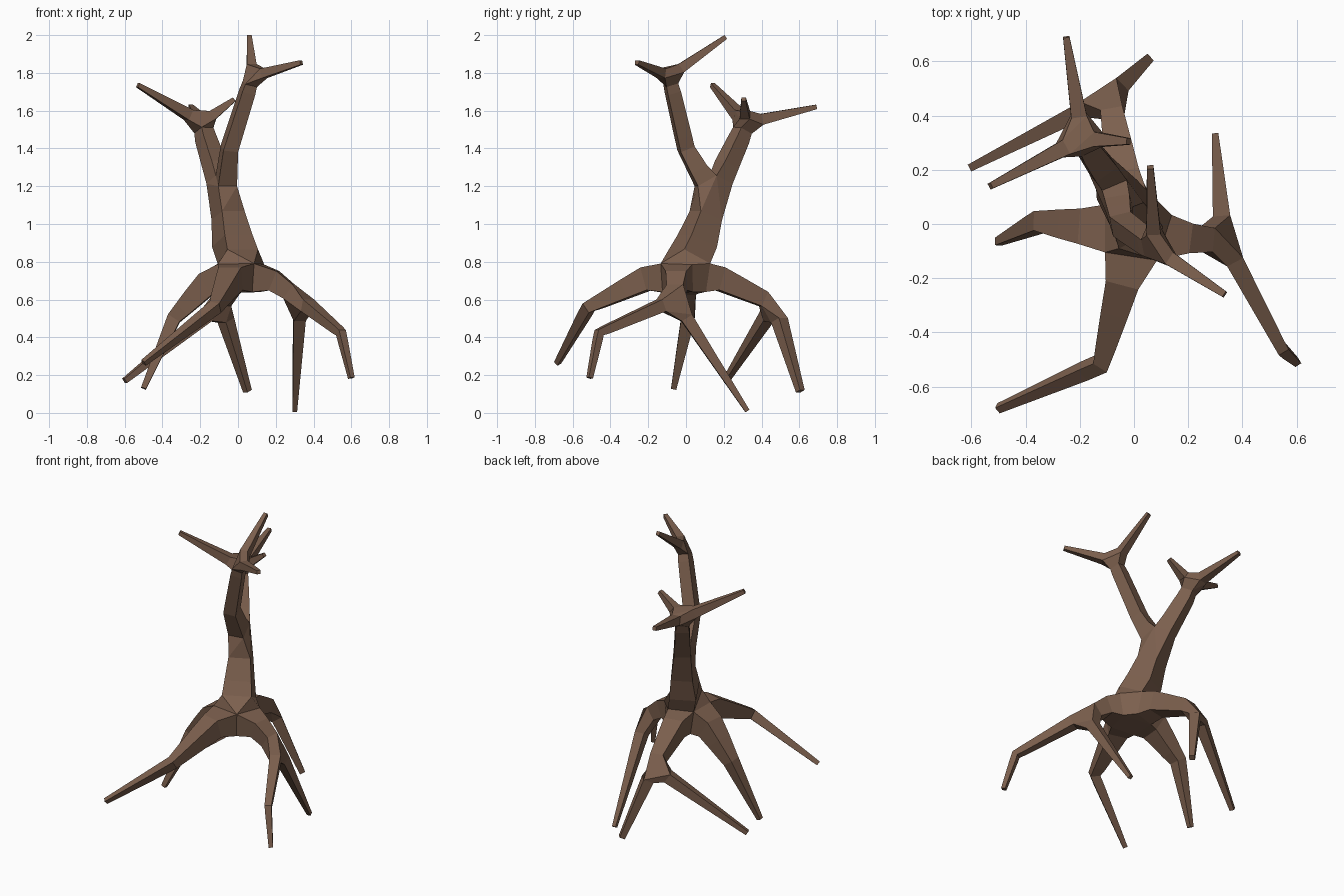
import bpy

# Skeleton: name -> (parent, x, y, z, radius)
NODES = {
    # trunk
    "base":   (None, 0.01, -0.02, 0.73, 0.10),
    "trunk1": ("base", -0.03, 0.06, 0.91, 0.082),
    "fork":   ("trunk1", -0.07, 0.14, 1.15, 0.055),
    # taller bough
    "a1": ("fork", -0.045, 0.0, 1.40, 0.040),
    "a2": ("a1", 0.05, -0.07, 1.70, 0.036),
    "a3": ("a2", 0.075, -0.09, 1.78, 0.030),
    "a_tip1": ("a3", 0.06, 0.21, 1.99, 0.012),
    "a_tip2": ("a3", 0.335, -0.26, 1.855, 0.012),
    # lower bough
    "b1": ("fork", -0.17, 0.28, 1.45, 0.042),
    "b2": ("b1", -0.19, 0.315, 1.535, 0.034),
    "b_tip1": ("b2", -0.53, 0.14, 1.735, 0.012),
    "b_tip2": ("b2", -0.02, 0.305, 1.66, 0.012),
    "b_tip3": ("b2", -0.25, 0.69, 1.62, 0.012),
    # front root
    "f1": ("base", -0.04, -0.21, 0.71, 0.062),
    "f2": ("f1", -0.12, -0.515, 0.56, 0.030),
    "f_tip": ("f2", -0.50, -0.68, 0.265, 0.014),
    # left root
    "l1": ("base", -0.17, -0.01, 0.68, 0.065),
    "l2": ("l1", -0.34, 0.01, 0.50, 0.036),
    "l_tip": ("l2", -0.50, -0.065, 0.13, 0.014),
    # back root, forked
    "k1": ("base", -0.04, 0.18, 0.71, 0.062),
    "k2": ("k1", -0.09, 0.47, 0.575, 0.036),
    "k_tip1": ("k2", -0.60, 0.21, 0.17, 0.014),
    "k_tip2": ("k2", 0.05, 0.605, 0.115, 0.017),
    # right root, forked
    "r1": ("base", 0.19, -0.05, 0.70, 0.055),
    "r2": ("r1", 0.33, -0.06, 0.60, 0.036),
    "r_tip1": ("r2", 0.30, 0.325, 0.01, 0.012),
    "r3": ("r2", 0.545, -0.46, 0.425, 0.021),
    "r_tip2": ("r3", 0.60, -0.51, 0.185, 0.013),
}

names = list(NODES)
mesh = bpy.data.meshes.new("bare_tree")
mesh.from_pydata([n[1:4] for n in NODES.values()],
                 [(names.index(n[0]), i) for i, n in enumerate(NODES.values()) if n[0]], [])
tree = bpy.data.objects.new("bare_tree", mesh)
bpy.context.collection.objects.link(tree)

# Four-sided tapered limbs
skin = tree.modifiers.new("limbs", 'SKIN')
skin.use_smooth_shade = False
for sv, n in zip(mesh.skin_vertices[0].data, NODES.values()):
    sv.radius = (n[4], n[4])
mesh.skin_vertices[0].data[0].use_root = True

# Brown bark
bark = bpy.data.materials.new("bark")
bark.diffuse_color = (0.2, 0.115, 0.075, 1)
mesh.materials.append(bark)
